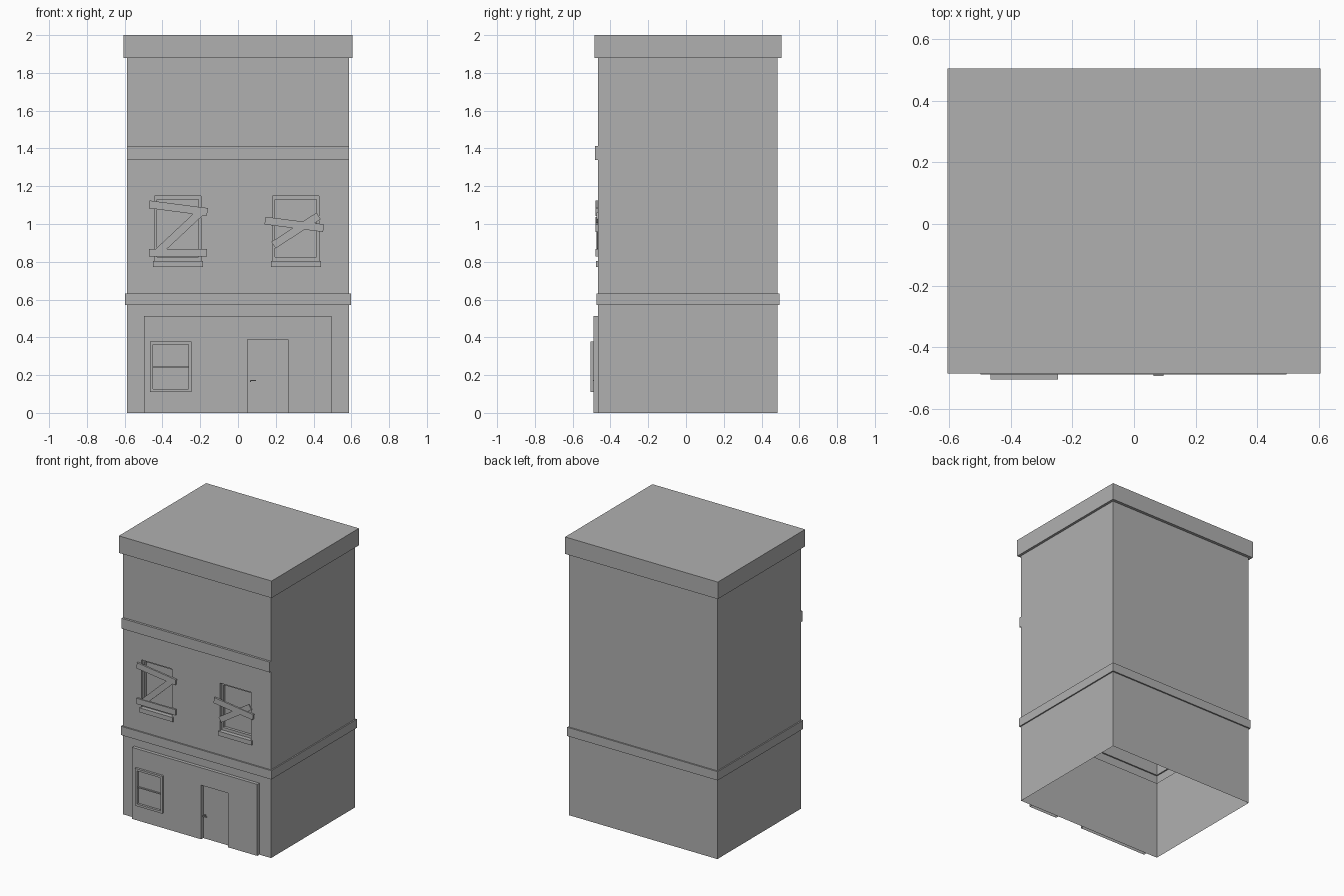
import bpy, bmesh, math
from mathutils import Matrix, Vector

if "Cube" in bpy.data.objects:
    bpy.data.objects.remove(bpy.data.objects["Cube"])

X, YF, YB = 0.588, -0.465, 0.484      # main wall planes
PANEL_Y = -0.489                      # shopfront plane

grey = bpy.data.materials.new("grey")
grey.diffuse_color = (0.435, 0.435, 0.435, 1)
grey.use_nodes = True
grey.node_tree.nodes["Principled BSDF"].inputs["Base Color"].default_value = grey.diffuse_color


def finish(name, bm):
    bmesh.ops.remove_doubles(bm, verts=bm.verts, dist=1e-5)
    me = bpy.data.meshes.new(name)
    bm.to_mesh(me)
    bm.free()
    me.materials.append(grey)
    ob = bpy.data.objects.new(name, me)
    bpy.context.collection.objects.link(ob)
    return ob


def quad(bm, pts):
    bm.faces.new([bm.verts.new(p) for p in pts])


def wall_grid(bm, xs, zs, y, holes):
    """Front-facing wall split into cells, leaving out the hole cells."""
    for i in range(len(xs) - 1):
        for k in range(len(zs) - 1):
            if (i, k) not in holes:
                a, b, c, d = xs[i], xs[i + 1], zs[k], zs[k + 1]
                quad(bm, [(a, y, c), (b, y, c), (b, y, d), (a, y, d)])


def nested(bm, rects, cap=True, bottom=True):
    """Bridge a chain of front-view rectangles (x0, x1, z0, z1, y)."""
    loops = [[(a, y, c), (b, y, c), (b, y, d), (a, y, d)] for a, b, c, d, y in rects]
    for p, q in zip(loops, loops[1:]):
        for i in range(0 if bottom else 1, 4):
            j = (i + 1) % 4
            quad(bm, [p[i], p[j], q[j], q[i]])
    if cap:
        quad(bm, loops[-1])


def box(name, x0, x1, y0, y1, z0, z1, angle=0.0):
    bm = bmesh.new()
    c = Vector(((x0 + x1) / 2, (y0 + y1) / 2, (z0 + z1) / 2))
    m = (Matrix.Translation(c) @ Matrix.Rotation(angle, 4, 'Y')
         @ Matrix.Diagonal((x1 - x0, y1 - y0, z1 - z0, 1)))
    bmesh.ops.create_cube(bm, size=1, matrix=m)
    return finish(name, bm)


def board(name, ax, az, bx, bz, front, width=0.041):
    """Plank nailed across a window from point a to point b."""
    cx, cz = (ax + bx) / 2, (az + bz) / 2
    half = math.hypot(bx - ax, bz - az) / 2
    box(name, cx - half, cx + half, front, YF, cz - width / 2, cz + width / 2,
        -math.atan2(bz - az, bx - ax))


# building shell: stacked rings with belt course and cornice, open underneath
wall = (X, YF, YB)
belt = (0.597, -0.475, 0.494)
cornice = (0.606, -0.485, 0.505)
profile = [(wall, 0), (wall, 0.57), (belt, 0.57), (belt, 0.633),
           (wall, 0.633), (wall, 1.878), (cornice, 1.878), (cornice, 2.0)]
rings = [[(-x, f, z), (x, f, z), (x, b, z), (-x, b, z)] for (x, f, b), z in profile]
bm = bmesh.new()
for n, (p, q) in enumerate(zip(rings, rings[1:])):
    for i in range(4):
        if i == 0 and n == 4:         # front wall with openings comes next
            continue
        j = (i + 1) % 4
        quad(bm, [p[i], p[j], q[j], q[i]])
quad(bm, rings[-1])
wall_grid(bm, [-X, -0.442, -0.197, 0.183, 0.428, X], [0.633, 0.805, 1.147, 1.878], YF,
          {(1, 1), (3, 1)})
finish("building_shell", bm)

# projecting shopfront with doorway back to the wall
bm = bmesh.new()
nested(bm, [(-0.498, 0.495, 0, 0.513, YF), (-0.498, 0.495, 0, 0.513, PANEL_Y)],
       cap=False, bottom=False)
wall_grid(bm, [-0.498, 0.05, 0.265, 0.495], [0, 0.388, 0.513], PANEL_Y, {(1, 0)})
nested(bm, [(0.05, 0.265, 0, 0.388, PANEL_Y), (0.05, 0.265, 0, 0.388, YF)],
       cap=False, bottom=False)
finish("shopfront", bm)

# door handle
box("handle_post", 0.063, 0.07, -0.488, YF, 0.163, 0.174)
box("handle_lever", 0.063, 0.095, -0.493, -0.485, 0.168, 0.174)

# ground floor window
bm = bmesh.new()
outer, inner = (-0.465, -0.247, 0.11, 0.378), (-0.449, -0.263, 0.126, 0.363)
nested(bm, [(*outer, PANEL_Y), (*outer, -0.505), (*inner, -0.505), (*inner, -0.48)])
finish("shop_window", bm)
box("shop_window_bar", -0.449, -0.263, -0.497, -0.48, 0.239, 0.247)

# upper windows with frame and sill
for side, x0 in (("left", -0.442), ("right", 0.183)):
    x1 = x0 + 0.245
    bm = bmesh.new()
    outer, inner = (x0, x1, 0.805, 1.147), (x0 + 0.013, x1 - 0.013, 0.825, 1.13)
    nested(bm, [(*outer, YF), (*outer, -0.445), (*inner, -0.445), (*inner, -0.425)])
    finish(side + "_window", bm)
    box(side + "_sill", x0 - 0.008, x1 + 0.012, -0.476, YF, 0.773, 0.805)

# boards nailed over the upper windows
board("left_board_top", -0.47, 1.104, -0.162, 1.064, -0.478)
board("left_board_diagonal", -0.425, 0.85, -0.19, 1.07, -0.473)
board("left_board_bottom", -0.47, 0.848, -0.163, 0.848, -0.478)
board("right_board_top", 0.143, 1.018, 0.453, 0.978, -0.478)
board("right_board_diagonal", 0.188, 0.888, 0.427, 1.043, -0.473)

# front trim strip below the top storey
box("front_trim", -X, X, -0.481, YF, 1.338, 1.412)
